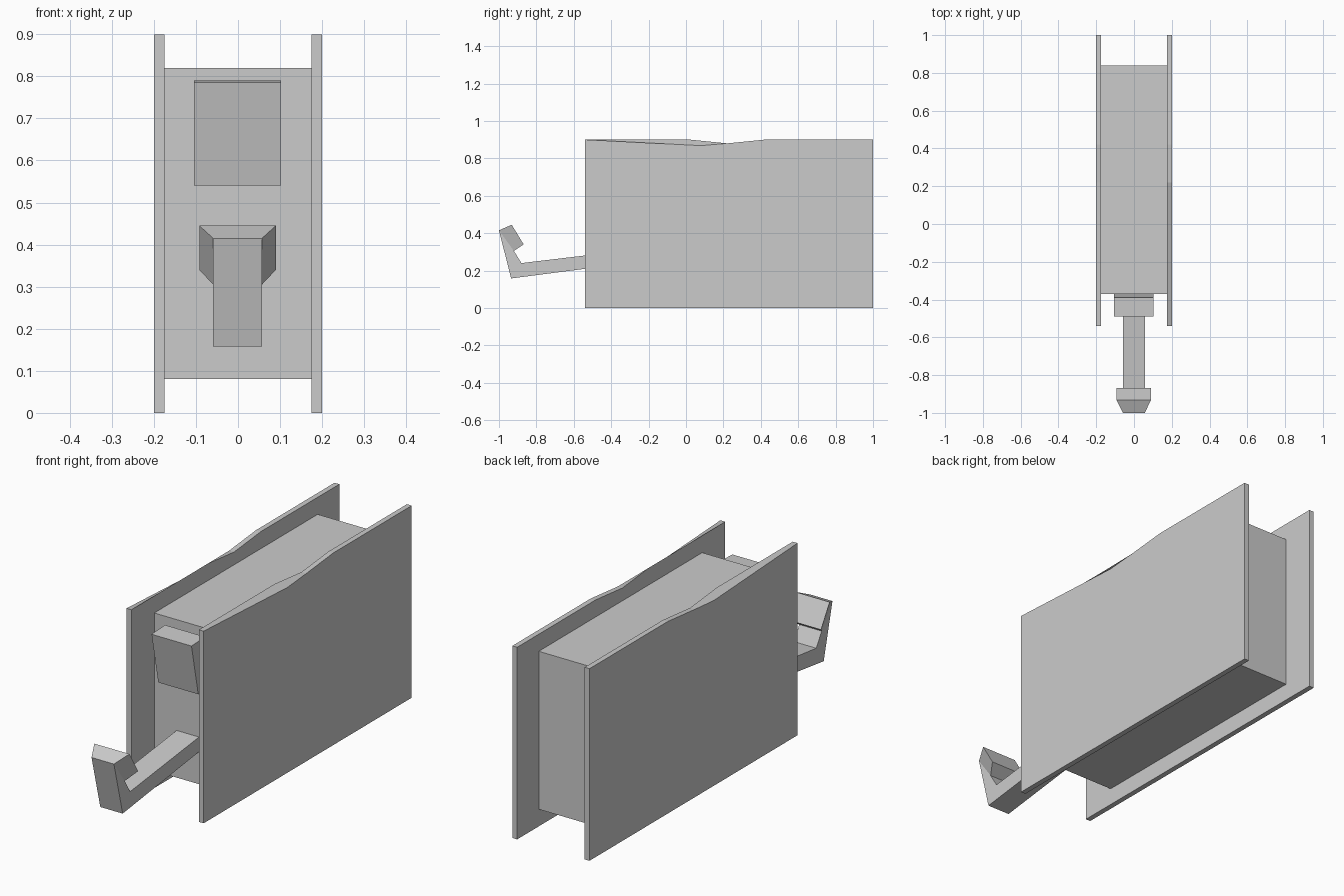
import bpy
import bmesh

if "Cube" in bpy.data.objects:
    bpy.data.objects.remove(bpy.data.objects["Cube"])


def loft(name, sections):
    """Join (x, yz-profile) sections with equal point counts into a closed solid."""
    bm = bmesh.new()
    rings = [[bm.verts.new((x, y, z)) for y, z in prof] for x, prof in sections]
    n = len(rings[0])
    for a, b in zip(rings, rings[1:]):
        for i in range(n):
            j = (i + 1) % n
            bm.faces.new((a[i], a[j], b[j], b[i]))
    bm.faces.new(rings[0])
    bm.faces.new(rings[-1])
    return finish(name, bm)


def finish(name, bm):
    bmesh.ops.recalc_face_normals(bm, faces=bm.faces)
    mesh = bpy.data.meshes.new(name)
    bm.to_mesh(mesh)
    bm.free()
    ob = bpy.data.objects.new(name, mesh)
    bpy.context.collection.objects.link(ob)
    return ob


def slab(name, x0, x1, prof):
    return loft(name, [(x0, prof), (x1, prof)])


# Side plates with a worn dip along the top edge
base = [(1, 0), (-0.54, 0), (-0.54, 0.9)]
inner = base + [(0.02, 0.9), (0.22, 0.88), (0.42, 0.9), (1, 0.9)]
outer = base + [(0.08, 0.868), (0.22, 0.88), (0.42, 0.9), (1, 0.9)]
for side, s in (("left", -1), ("right", 1)):
    loft(side + "_plate", [(s * 0.175, inner), (s * 0.2, outer)])

# Core block between the plates
slab("core_block", -0.175, 0.175,
     [(-0.37, 0.08), (0.84, 0.08), (0.84, 0.82), (-0.37, 0.82)])

# Tilted box on the front of the core
slab("front_box", -0.105, 0.102,
     [(-0.44, 0.54), (-0.365, 0.545), (-0.39, 0.79), (-0.49, 0.785)])

# Bent arm reaching forward to an upright
slab("arm", -0.059, 0.057,
     [(-0.36, 0.233), (-0.36, 0.302), (-0.88, 0.24), (-0.92, 0.305),
      (-1.0, 0.415), (-0.935, 0.158)])

# Flared head: narrow at the arm, wide at its inward end
bm = bmesh.new()
near = [(-0.059, -1.0, 0.415), (0.057, -1.0, 0.415),
        (0.057, -0.92, 0.305), (-0.059, -0.92, 0.305)]
wide = [(-0.092, -0.932, 0.445), (0.09, -0.932, 0.445),
        (0.09, -0.868, 0.34), (-0.092, -0.868, 0.34)]
a = [bm.verts.new(p) for p in near]
b = [bm.verts.new(p) for p in wide]
for i in range(4):
    j = (i + 1) % 4
    bm.faces.new((a[i], a[j], b[j], b[i]))
bm.faces.new(a)
bm.faces.new(b)
finish("arm_head", bm)
